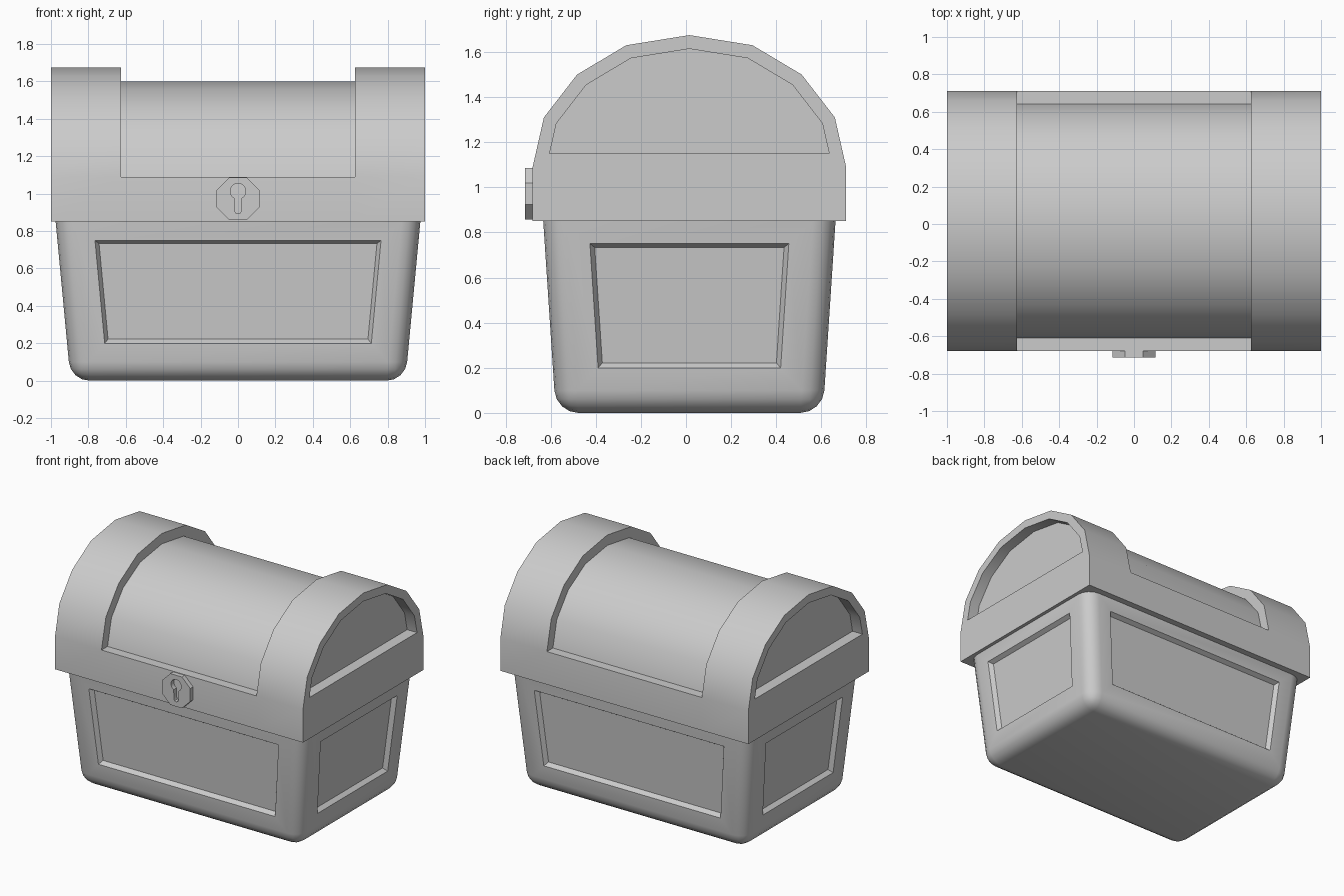
import bpy, bmesh, math
from mathutils import Vector

cube = bpy.data.objects.get("Cube")
if cube:
    bpy.data.objects.remove(cube, do_unlink=True)

CY = 0.015  # depth centre of box and lid

grey = bpy.data.materials.new("plain grey")
grey.use_nodes = True
grey.diffuse_color = (0.6, 0.6, 0.6, 1)
grey.node_tree.nodes["Principled BSDF"].inputs["Base Color"].default_value = (0.6, 0.6, 0.6, 1)


def finish(bm, name):
    """Turn the bmesh into a smooth-shaded object with sharp creases."""
    bmesh.ops.recalc_face_normals(bm, faces=bm.faces[:])
    mesh = bpy.data.meshes.new(name)
    bm.to_mesh(mesh)
    bm.free()
    mesh.materials.append(grey)
    obj = bpy.data.objects.new(name, mesh)
    bpy.context.collection.objects.link(obj)
    bpy.ops.object.select_all(action='DESELECT')
    obj.select_set(True)
    bpy.context.view_layer.objects.active = obj
    bpy.ops.object.shade_smooth_by_angle(angle=math.radians(35))
    return obj


# Chest body: tapered box, rounded except at the rim, with four sunken panels
H = 0.85
bm = bmesh.new()
bmesh.ops.create_cube(bm, size=2)
for v in bm.verts:
    top = v.co.z > 0
    v.co.x *= 0.975 if top else 0.895
    v.co.y = CY + v.co.y * (0.648 if top else 0.592)
    v.co.z = H if top else 0
soft = [e for e in bm.edges if min(v.co.z for v in e.verts) < 0.01]
bmesh.ops.bevel(bm, geom=soft, offset=0.1, offset_type='OFFSET', segments=4,
                profile=0.5, affect='EDGES')
bm.normal_update()
sides = [f for f in bm.faces if abs(f.normal.z) < 0.5 and f.calc_area() > 0.4]
bmesh.ops.inset_individual(bm, faces=sides, thickness=0.1, use_even_offset=True)
bmesh.ops.inset_individual(bm, faces=sides, thickness=0.02, depth=-0.03, use_even_offset=True)
finish(bm, "chest_body")

# Lid: arched profile swept through four stations along x
SPRING = 1.09
half = [(0.695, H), (0.695, SPRING), (0.645, 1.31), (0.498, 1.5), (0.28, 1.63)]
profile = [(-y, z) for y, z in half] + [(0, 1.675)] + half[::-1]
bm = bmesh.new()
rings = [[bm.verts.new((x, CY + y, z)) for y, z in profile]
         for x in (-1, -0.625, 0.625, 1)]
middle = []
for i, (a, b) in enumerate(zip(rings, rings[1:])):
    for j in range(len(profile) - 1):
        face = bm.faces.new((a[j], a[j + 1], b[j + 1], b[j]))
        if i == 1 and 0 < j < len(profile) - 2:
            middle.append(face)
    bm.faces.new((a[0], b[0], b[-1], a[-1]))  # underside
arches = []
for ring in (rings[0], rings[-1]):
    bm.faces.new((ring[0], ring[1], ring[-2], ring[-1]))  # skirt end
    arches.append(bm.faces.new(ring[1:-1]))
bmesh.ops.recalc_face_normals(bm, faces=bm.faces[:])

# Sunken end panels
bmesh.ops.inset_individual(bm, faces=arches, thickness=0.06, use_even_offset=True)
bmesh.ops.inset_individual(bm, faces=arches, thickness=0, depth=-0.08)

# Sunken barrel between the two end bands
sunk = bmesh.ops.extrude_face_region(bm, geom=middle)
for v in sunk["geom"]:
    if isinstance(v, bmesh.types.BMVert):
        v.co.y = CY + (v.co.y - CY) * 0.9
        v.co.z = SPRING + (v.co.z - SPRING) * 0.87
bmesh.ops.delete(bm, geom=[f for f in middle if f.is_valid], context='FACES_ONLY')
finish(bm, "chest_lid")

# Lock plate: octagon with a keyhole cut through it
LZ = 0.972
bm = bmesh.new()
R = 0.114 / math.cos(math.pi / 8)
octagon = [(R * math.cos(a), LZ + R * math.sin(a))
           for a in (math.pi / 8 + k * math.pi / 4 for k in range(8))]
hole = [(0.042 * math.cos(a), 1.013 + 0.042 * math.sin(a))
        for a in (math.radians(-62 + k * 304 / 12) for k in range(13))]
hole += [(0.018 * math.cos(a), 0.91 + 0.018 * math.sin(a))
         for a in (math.pi + k * math.pi / 4 for k in range(5))]
edges = []
for loop in (octagon, hole):
    vs = [bm.verts.new((x, -0.713, z)) for x, z in loop]
    edges += [bm.edges.new((vs[k - 1], vs[k])) for k in range(len(vs))]
bmesh.ops.triangle_fill(bm, use_beauty=True, edges=edges, normal=Vector((0, -1, 0)))
back = bmesh.ops.extrude_face_region(bm, geom=bm.faces[:], use_keep_orig=True)
bmesh.ops.translate(bm, vec=(0, 0.038, 0),
                    verts=[g for g in back["geom"] if isinstance(g, bmesh.types.BMVert)])
finish(bm, "lock_plate")
